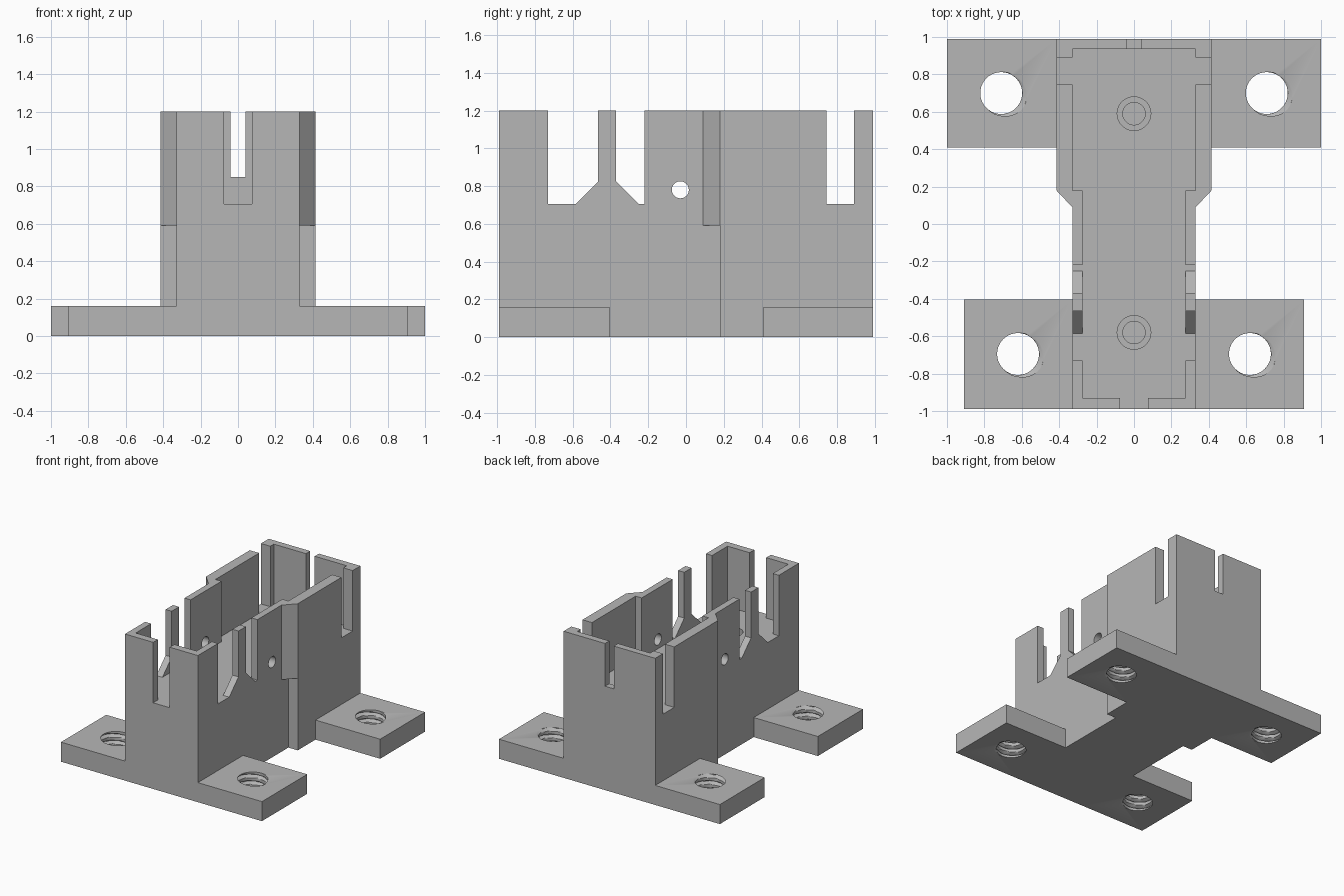
import bpy, bmesh, math

cube = bpy.data.objects.get("Cube")
if cube:
    bpy.data.objects.remove(cube, do_unlink=True)

grey = bpy.data.materials.new("plain_grey")
grey.use_nodes = True
grey.diffuse_color = (0.47, 0.47, 0.47, 1)
grey.node_tree.nodes["Principled BSDF"].inputs["Base Color"].default_value = (0.47, 0.47, 0.47, 1)

TOP, FLOOR, PLATE, END = 1.2, 0.705, 0.16, 0.99


def finish(name, bm):
    bmesh.ops.recalc_face_normals(bm, faces=bm.faces)
    mesh = bpy.data.meshes.new(name)
    bm.to_mesh(mesh)
    bm.free()
    mesh.materials.append(grey)
    obj = bpy.data.objects.new(name, mesh)
    bpy.context.collection.objects.link(obj)
    return obj


def prism(name, outline, lo, hi, along_x=False):
    """Extrude an outline along z (xy points) or along x (yz points)."""
    bm = bmesh.new()
    place = (lambda p, d: (d, p[0], p[1])) if along_x else (lambda p, d: (p[0], p[1], d))
    a = [bm.verts.new(place(p, lo)) for p in outline]
    b = [bm.verts.new(place(p, hi)) for p in outline]
    bm.faces.new(a)
    bm.faces.new(b)
    for i in range(len(a)):
        j = (i + 1) % len(a)
        bm.faces.new((a[i], a[j], b[j], b[i]))
    return finish(name, bm)


def box(name, x0, x1, y0, y1, z0, z1):
    return prism(name, [(x0, y0), (x1, y0), (x1, y1), (x0, y1)], z0, z1)


def circle(cx, cy, r, sides=40):
    return [(cx + r * math.cos(math.tau * i / sides), cy + r * math.sin(math.tau * i / sides))
            for i in range(sides)]


def mirrored(half):
    """Complete an outline given by its +x half, listed front to back."""
    return half + [(-x, y) for x, y in reversed(half)]


def cut(obj, cutter):
    cutter.hide_render = True
    mod = obj.modifiers.new("cut", 'BOOLEAN')
    mod.operation, mod.solver, mod.object = 'DIFFERENCE', 'EXACT', cutter
    bpy.context.view_layer.objects.active = obj
    bpy.ops.object.modifier_apply(modifier=mod.name)
    bpy.data.objects.remove(cutter, do_unlink=True)


def thread_cutter(cx, cy, core=0.112, depth=0.036, pitch=0.055, sides=40, rows=28):
    """Cylinder with a helical ridge, which cuts a threaded hole."""
    bm = bmesh.new()
    rings = []
    for k in range(rows + 1):
        z = -0.01 + (PLATE + 0.02) * k / rows
        ring = []
        for i in range(sides):
            t = math.tau * i / sides
            phase = (z - PLATE) / pitch - (t + 0.4) / math.tau
            away = abs(phase - round(phase))
            r = core + depth * max(0, 1 - 4 * away)
            ring.append(bm.verts.new((cx + r * math.cos(t), cy + r * math.sin(t), z)))
        rings.append(ring)
    for low, high in zip(rings, rings[1:]):
        for i in range(sides):
            j = (i + 1) % sides
            bm.faces.new((low[i], low[j], high[j]))
            bm.faces.new((low[i], high[j], high[i]))
    bm.faces.new(rings[0])
    bm.faces.new(rings[-1])
    return finish("thread_cutter", bm)


# Main housing: narrow front, wider back, chamfered shoulders
body = prism("housing", mirrored([(0.33, -END), (0.33, 0.09), (0.415, 0.18), (0.415, END)]), 0, TOP)

# Square shoulders below the chamfers
for x0, x1 in ((0.33, 0.5), (-0.5, -0.33)):
    cut(body, box("shoulder_cutter", x0, x1, 0, 0.18, -0.1, 0.59))

# Open tray on top
cut(body, prism("tray_cutter",
                mirrored([(0.275, -0.93), (0.275, 0.18), (0.33, 0.18), (0.33, 0.935)]), FLOOR, 1.3))

# Side wall notches with sloped feet, and plain slots near the back
notches = [
    [(-0.73, FLOOR), (-0.585, FLOOR), (-0.465, 0.825), (-0.465, 1.3), (-0.73, 1.3)],
    [(-0.37, 0.825), (-0.25, FLOOR), (-0.22, FLOOR), (-0.22, 1.3), (-0.37, 1.3)],
    [(0.745, FLOOR), (0.89, FLOOR), (0.89, 1.3), (0.745, 1.3)],
    circle(-0.03, 0.78, 0.045),
]
for outline in notches:
    cut(body, prism("side_cutter", outline, -0.6, 0.6, along_x=True))

# End wall slots
cut(body, box("front_slot_cutter", -0.075, 0.075, -1.1, -0.9, FLOOR, 1.3))
cut(body, box("back_slot_cutter", -0.04, 0.04, 0.9, 1.1, 0.85, 1.3))

# Stepped blind holes in the tray floor
for y in (-0.58, 0.59):
    cut(body, prism("counterbore_cutter", circle(0, y, 0.09), FLOOR - 0.06, 0.8))
    cut(body, prism("pilot_cutter", circle(0, y, 0.06), 0.3, 0.8))

# Mounting lugs with threaded holes
parts = [body]
for end, inner, outer, y0, y1, hx, hy in (
        ("front", 0.33, 0.91, -END, -0.405, 0.62, -0.695),
        ("back", 0.415, 1.0, 0.41, END, 0.71, 0.70)):
    for side, s in (("left", 1), ("right", -1)):
        lug = box(f"{end}_{side}_lug", *sorted((s * inner, s * outer)), y0, y1, 0, PLATE)
        cut(lug, thread_cutter(s * hx, hy))
        parts.append(lug)

# Smooth holes, sharp edges elsewhere
for obj in parts:
    bpy.ops.object.select_all(action='DESELECT')
    obj.select_set(True)
    bpy.context.view_layer.objects.active = obj
    bpy.ops.object.shade_smooth_by_angle(angle=math.radians(25))
